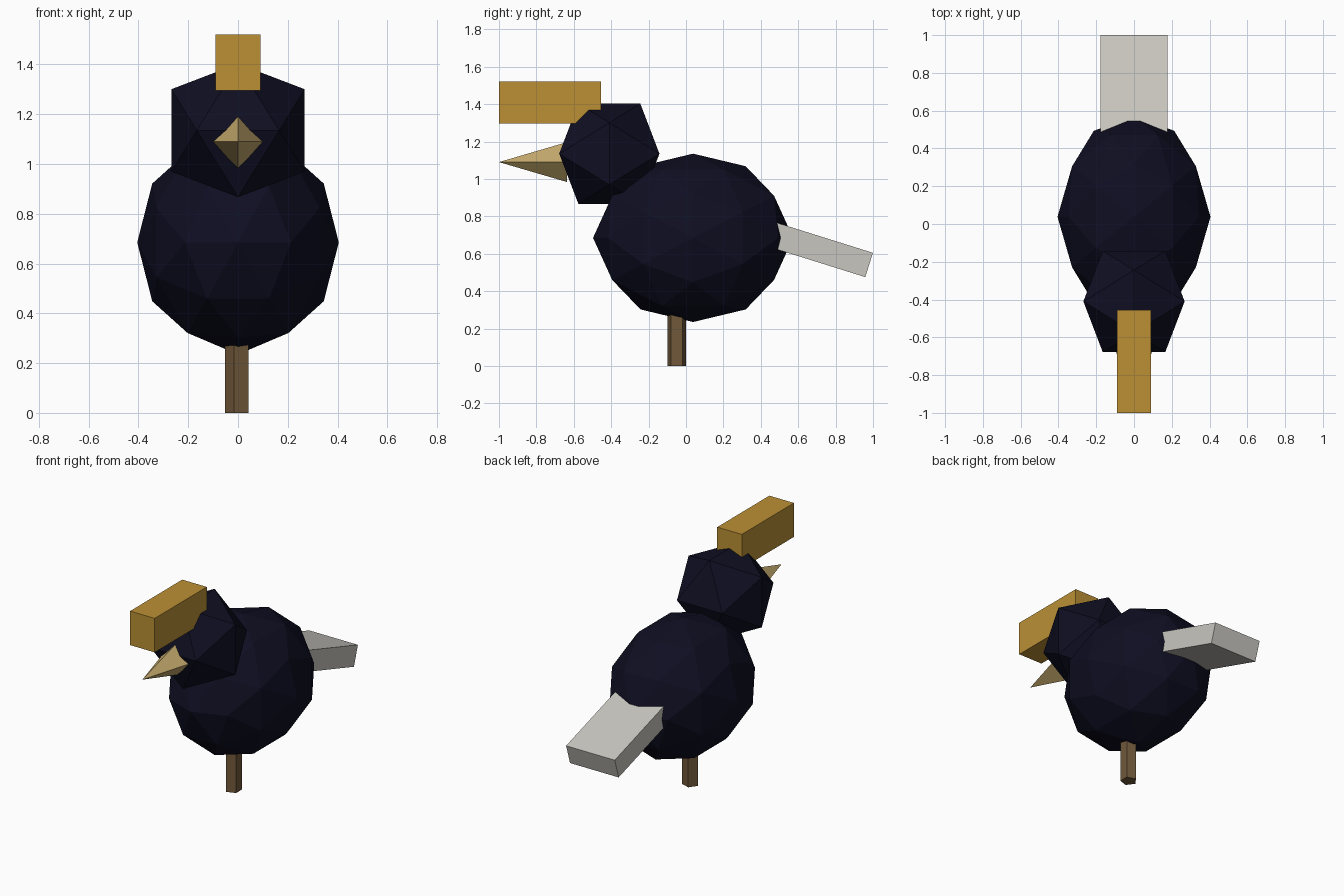
import bpy, bmesh, math
from mathutils import Vector, Matrix
from itertools import combinations

if "Cube" in bpy.data.objects:
    bpy.data.objects.remove(bpy.data.objects["Cube"])


def material(name, rgb):
    m = bpy.data.materials.new(name)
    m.diffuse_color = (*rgb, 1)
    m.use_nodes = True
    m.node_tree.nodes["Principled BSDF"].inputs["Base Color"].default_value = m.diffuse_color
    return m


navy = material("navy feathers", (0.0044, 0.0044, 0.016))
gold = material("gold crest", (0.50, 0.28, 0.036))
tan = material("tan beak", (0.55, 0.40, 0.15))
grey = material("pale grey tail", (0.58, 0.565, 0.52))
brown = material("brown leg", (0.162, 0.098, 0.042))


def finish(name, bm, mat):
    bmesh.ops.recalc_face_normals(bm, faces=bm.faces[:])
    me = bpy.data.meshes.new(name)
    bm.to_mesh(me)
    bm.free()
    me.materials.append(mat)
    ob = bpy.data.objects.new(name, me)
    bpy.context.collection.objects.link(ob)
    return ob


def faceted_ball(name, centre, radii, mat, split=False):
    """Icosahedron aligned to the axes, optionally split once."""
    a, b = 0.5257, 0.8507
    pts = []
    for s in (-1, 1):
        for t in (-1, 1):
            pts += [Vector((s * b, 0, t * a)), Vector((0, s * a, t * b)),
                    Vector((s * a, t * b, 0))]
    if split:
        pts += [(p + q).normalized() for p, q in combinations(pts, 2)
                if (p - q).length < 1.1]
    bm = bmesh.new()
    for p in pts:
        bm.verts.new(p)
    bmesh.ops.convex_hull(bm, input=bm.verts[:])
    bmesh.ops.transform(bm, verts=bm.verts[:],
                        matrix=Matrix.Translation(centre) @ Matrix.Diagonal((*radii, 1)))
    return finish(name, bm, mat)


def box(name, centre, size, mat, tilt=0):
    bm = bmesh.new()
    bmesh.ops.create_cube(bm, size=1, matrix=Matrix.Translation(centre)
                          @ Matrix.Rotation(tilt, 4, 'X') @ Matrix.Diagonal((*size, 1)))
    return finish(name, bm, mat)


def cone(name, sides, radius, depth, matrix, mat, tip=0):
    bm = bmesh.new()
    bmesh.ops.create_cone(bm, cap_ends=True, segments=sides, radius1=radius,
                          radius2=tip, depth=depth, matrix=matrix)
    if tip == 0:
        bmesh.ops.remove_doubles(bm, verts=bm.verts[:], dist=1e-5)
    return finish(name, bm, mat)


# Body and head
faceted_ball("body", (0, 0.038, 0.685), (0.405, 0.535, 0.45), navy, split=True)
faceted_ball("head", (0, -0.41, 1.135), (0.315, 0.315, 0.315), navy)

# Crest block on the forehead
box("crest", (0, -0.7275, 1.4075), (0.18, 0.545, 0.225), gold)

# Diamond section beak pointing forward
cone("beak", 4, 0.107, 0.365,
     Matrix.Translation((0, -0.8175, 1.09)) @ Matrix.Rotation(math.pi / 2, 4, 'X'), tan)

# Tail slab, drooping backwards out of the body
tilt = math.radians(-17.4)
length = 0.56
end = Vector((0, 0.979, 0.54))
axis = Vector((0, math.cos(tilt), math.sin(tilt)))
box("tail", end - axis * length / 2, (0.356, length, 0.136), grey, tilt)

# Single five-sided leg, one corner towards -x
bm = bmesh.new()
ring = [bm.verts.new((0.0525 * math.cos(t), -0.05 + 0.0525 * math.sin(t), 0))
        for t in (math.pi + i * math.tau / 5 for i in range(5))]
base = bm.faces.new(ring)
top = bmesh.ops.extrude_face_region(bm, geom=[base])["geom"]
bmesh.ops.translate(bm, vec=(0, 0, 0.32),
                    verts=[v for v in top if isinstance(v, bmesh.types.BMVert)])
if not any(all(v.co.z < 0.01 for v in f.verts) for f in bm.faces):
    bm.faces.new(ring)
finish("leg", bm, brown)
